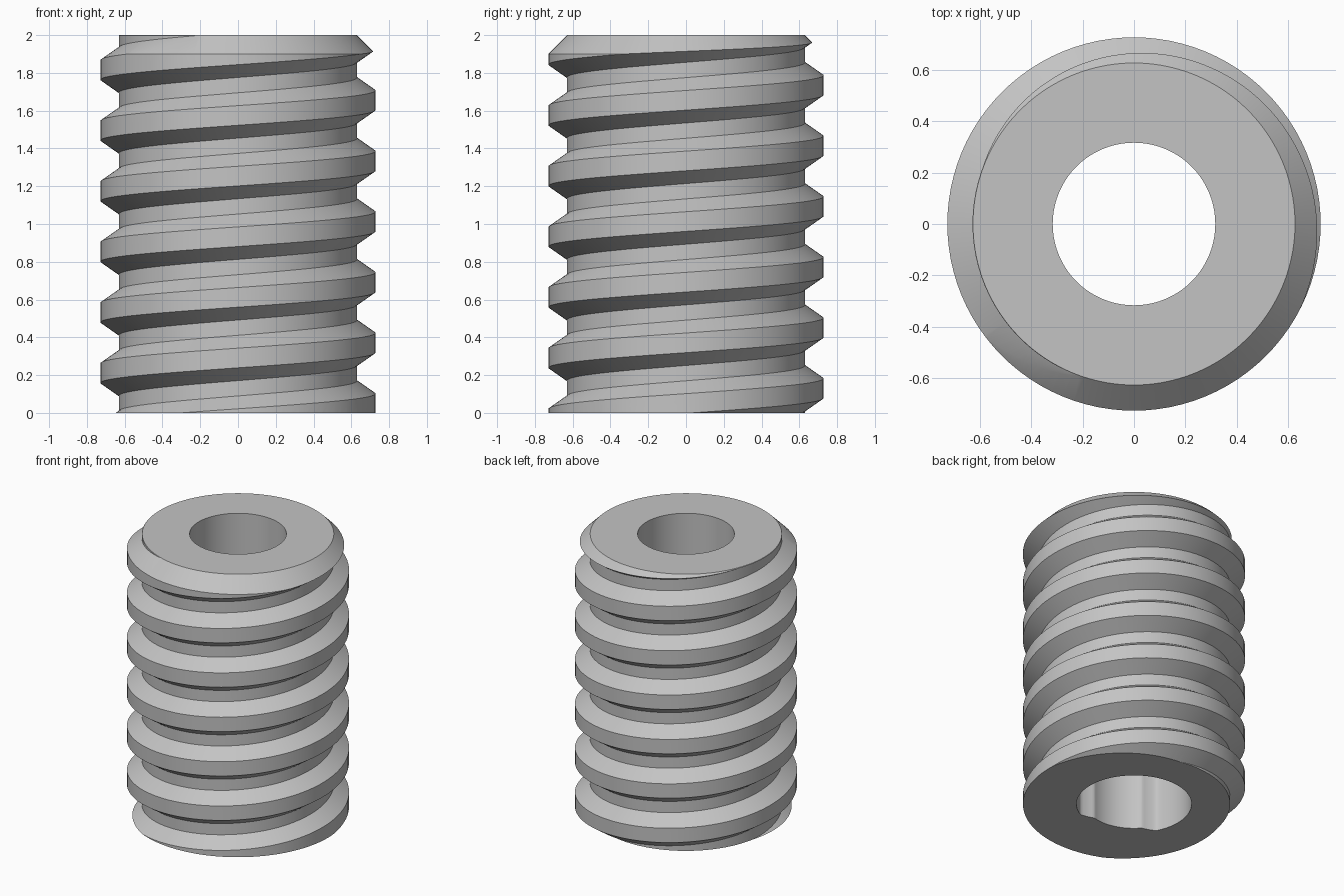
import bpy, bmesh, math
from math import pi, cos, sin, radians

cube = bpy.data.objects.get("Cube")
if cube:
    bpy.data.objects.remove(cube, do_unlink=True)

HEIGHT = 2.0
ROOT, CREST = 0.63, 0.728        # thread radii
PITCH, START = 0.321, 0.05       # helix rise per turn, crest height at +x
STEPS = 96                       # segments per turn
BORE, SOCKET, DEPTH = 0.317, 0.377, 0.9

steel = bpy.data.materials.new("grey_steel")
steel.use_nodes = True
colour = (0.55, 0.55, 0.55, 1)
steel.diffuse_color = colour
steel.node_tree.nodes["Principled BSDF"].inputs["Base Color"].default_value = colour


def add_object(name, bm):
    bmesh.ops.recalc_face_normals(bm, faces=bm.faces)
    mesh = bpy.data.meshes.new(name)
    bm.to_mesh(mesh)
    bm.free()
    mesh.materials.append(steel)
    obj = bpy.data.objects.new(name, mesh)
    bpy.context.collection.objects.link(obj)
    return obj


def threaded_rod():
    """Sweep the thread profile along a helix, then trim and cap it."""
    profile = [(ROOT, -0.12), (CREST, -0.052), (CREST, 0.052), (ROOT, 0.12)]
    bm = bmesh.new()
    rows = []
    for i in range(-3 * STEPS, 9 * STEPS + 1):
        a = 2 * pi * i / STEPS
        z = START + PITCH * i / STEPS
        rows.append([bm.verts.new((r * cos(a), r * sin(a), z + dz)) for r, dz in profile])
    for i in range(len(rows) - 1):
        low, high = rows[i], rows[i + 1]
        for j in range(3):
            bm.faces.new((low[j], high[j], high[j + 1], low[j + 1]))
        if i + 1 + STEPS < len(rows):
            up, up_next = rows[i + STEPS], rows[i + 1 + STEPS]
            bm.faces.new((low[3], high[3], up_next[0], up[0]))
    # Trim past both ends, leaving the final length to the turned blank
    for z, way in ((-0.1, -1), (HEIGHT + 0.1, 1)):
        geom = bm.verts[:] + bm.edges[:] + bm.faces[:]
        cut = bmesh.ops.bisect_plane(bm, geom=geom, plane_co=(0, 0, z),
                                     plane_no=(0, 0, way), clear_outer=True)
        rim = [e for e in cut["geom_cut"] if isinstance(e, bmesh.types.BMEdge)]
        bmesh.ops.contextual_create(bm, geom=rim)
    return add_object("threaded_rod", bm)


def socket_radius(a):
    """Round socket with one sloped-sided rib."""
    off = abs((math.degrees(a) - 253 + 180) % 360 - 180)
    blend = min(max((off - 32) / 14, 0), 1)
    return BORE + (SOCKET - BORE) * blend


def turned_blank():
    """Chamfered tube with the stepped bore."""
    rings = [(0.628, HEIGHT), (0.828, HEIGHT - 0.2), (0.828, 0),
             (None, 0), (None, DEPTH), (BORE, DEPTH), (BORE, HEIGHT)]
    count = 180
    bm = bmesh.new()
    loops = []
    for r, z in rings:
        loop = []
        for i in range(count):
            a = 2 * pi * i / count
            rad = socket_radius(a) if r is None else r
            loop.append(bm.verts.new((rad * cos(a), rad * sin(a), z)))
        loops.append(loop)
    for k, loop in enumerate(loops):
        other = loops[(k + 1) % len(loops)]
        for i in range(count):
            j = (i + 1) % count
            bm.faces.new((loop[i], loop[j], other[j], other[i]))
    bmesh.ops.remove_doubles(bm, verts=bm.verts, dist=1e-5)
    return add_object("turned_blank", bm)


# The screw is the threaded rod limited to the turned blank
screw = threaded_rod()
blank = turned_blank()
blank.hide_render = True
cut = screw.modifiers.new("turn", "BOOLEAN")
cut.operation = "INTERSECT"
cut.solver = "EXACT"
cut.object = blank

bpy.ops.object.select_all(action="DESELECT")
screw.select_set(True)
bpy.context.view_layer.objects.active = screw
bpy.ops.object.modifier_apply(modifier=cut.name)
bpy.data.objects.remove(blank, do_unlink=True)
bpy.ops.object.shade_smooth_by_angle(angle=radians(25))
screw.name = "threaded_screw"
